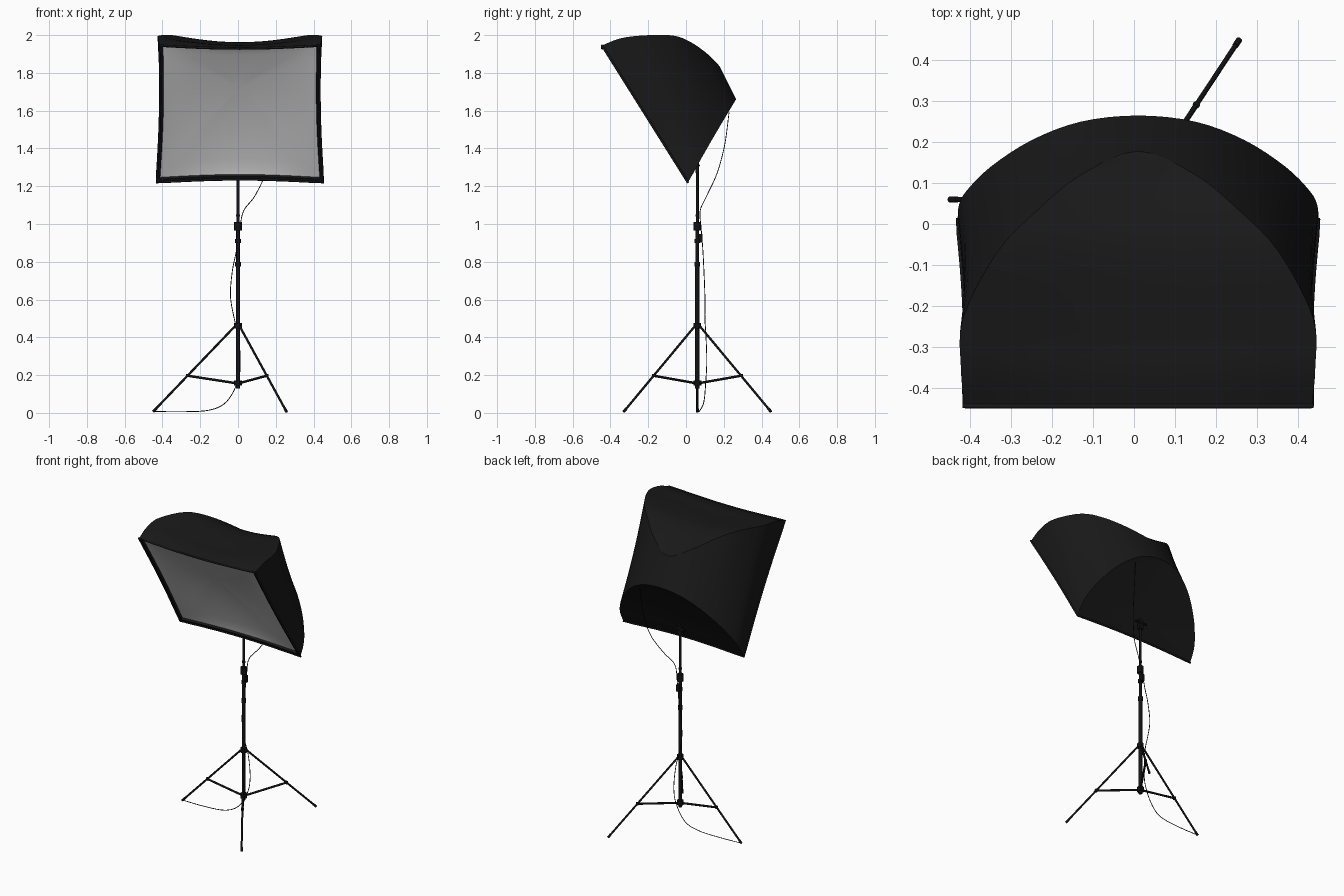
import bpy, bmesh, math
from mathutils import Vector as V

if "Cube" in bpy.data.objects:
    bpy.data.objects.remove(bpy.data.objects["Cube"])


def material(name, c):
    m = bpy.data.materials.new(name)
    m.diffuse_color = (c, c, c, 1)
    m.use_nodes = True
    m.node_tree.nodes["Principled BSDF"].inputs["Base Color"].default_value = m.diffuse_color
    return m


CLOTH = material("black cloth", 0.0095)
METAL = material("black metal", 0.006)
WHITE = material("white diffuser", 0.82)


def finish(ob, mat, angle=35):
    if mat:
        ob.data.materials.append(mat)
    bpy.ops.object.select_all(action='DESELECT')
    ob.select_set(True)
    bpy.context.view_layer.objects.active = ob
    bpy.ops.object.shade_smooth_by_angle(angle=math.radians(angle))
    return ob


def rod(name, a, b, r, sides=16):
    """Cylinder between two points."""
    a, b = V(a), V(b)
    bpy.ops.mesh.primitive_cylinder_add(vertices=sides, radius=r, depth=(b - a).length,
                                        location=(a + b) / 2)
    ob = bpy.context.object
    ob.name = name
    ob.rotation_euler = (b - a).to_track_quat('Z', 'Y').to_euler()
    return finish(ob, METAL)


def box(name, loc, size):
    bpy.ops.mesh.primitive_cube_add(size=1, location=loc)
    ob = bpy.context.object
    ob.name = name
    ob.scale = size
    return finish(ob, METAL)


def spline(pts, steps, end=None):
    """Smooth path through points."""
    p = [V(q) for q in pts]
    p = [2 * p[0] - p[1]] + p + [V(end) if end else 2 * p[-1] - p[-2]]
    out = []
    for i in range(1, len(p) - 2):
        a, b, c, d = p[i - 1:i + 3]
        for k in range(steps):
            t = k / steps
            out.append(0.5 * (2 * b + (c - a) * t + (2 * a - 5 * b + 4 * c - d) * t * t
                              + (3 * b - a - 3 * c + d) * t ** 3))
    return out + [p[-2]]


def tube(name, pts, r, mat, cyclic=False):
    cu = bpy.data.curves.new(name, 'CURVE')
    cu.dimensions = '3D'
    cu.bevel_depth = r
    cu.bevel_resolution = 2
    cu.use_fill_caps = True
    sp = cu.splines.new('POLY')
    sp.points.add(len(pts) - 1)
    for q, co in zip(sp.points, pts):
        q.co = (*co, 1)
    sp.use_cyclic_u = cyclic
    ob = bpy.data.objects.new(name, cu)
    bpy.context.collection.objects.link(ob)
    bpy.ops.object.select_all(action='DESELECT')
    ob.select_set(True)
    bpy.context.view_layer.objects.active = ob
    bpy.ops.object.convert(target='MESH')
    return finish(bpy.context.object, mat, 60)


# Softbox: curved ribs from the front corners to the back ridge
top = [(.425, -.445, 1.945), (.433, -.35, 1.982), (.428, -.23, 1.998), (.345, -.07, 1.998),
       (.25, .03, 1.96), (.14, .12, 1.895), (0, .178, 1.835)]
bottom = [(.441, .01, 1.22), (.438, .045, 1.28), (.42, .08, 1.345), (.36, .14, 1.45),
          (.26, .205, 1.56), (.14, .25, 1.635), (0, .265, 1.66)]
STEPS, SEG = 4, 12
OFF = V((.01, 0, 0))


def mirror(v):
    return V((-v[0], v[1], v[2]))


top_r = spline(top, STEPS, mirror(top[-2]))
bot_r = spline(bottom, STEPS, mirror(bottom[-2]))


def ring(tr, br, t):
    """Closed loop through four ribs, the cloth sagging between them."""
    w = tr.x / .43
    corners = [mirror(tr), tr, br, mirror(br)]
    sags = [V((0, 0, -(.015 + .03 * min(1, 4 * t)) * w)), V((-.01 * w, 0, 0)),
            V((0, -.004 * w, .016 * w)), V((.01 * w, 0, 0))]
    out = []
    for i in range(4):
        a, b = corners[i], corners[(i + 1) % 4]
        for k in range(SEG):
            s = k / SEG
            out.append(a.lerp(b, s) + sags[i] * math.sin(math.pi * s) + OFF)
    return out


n = len(top_r)
rings = [ring(top_r[i], bot_r[i], i / (n - 1)) for i in range(n)]
front = rings[0]

# Diffuser: front loop scaled inwards, slightly recessed and hollow
centre = V((.01, -.3, 1.71))
middle = V((.01, -.218, 1.583))
back = V((0, .846, .533))
up = V((0, -.533, .846))


def scaled(f, depth, hollow):
    out = []
    for p in front:
        q = centre + (p - centre) * f
        a, b = (q.x - .01) / .42, (q - middle).dot(up) / .42
        out.append(q + back * (depth + hollow * max(0, 1 - a * a) * max(0, 1 - b * b)))
    return out


inner = [scaled(.965, 0, 0), scaled(.957, .012, 0)]
inner += [scaled(f, .012, .028) for f in (.9, .8, .7, .6, .5, .4, .3, .2, .1)]
loops = inner[::-1] + rings
bm = bmesh.new()
vs = [[bm.verts.new(p) for p in lp] for lp in loops]
m = len(front)
bm.faces.new(vs[0]).material_index = 1
for i in range(len(vs) - 1):
    for j in range(m):
        f = bm.faces.new((vs[i][j], vs[i][(j + 1) % m], vs[i + 1][(j + 1) % m], vs[i + 1][j]))
        f.material_index = 1 if i < len(inner) - 2 else 0
bmesh.ops.remove_doubles(bm, verts=bm.verts, dist=1e-5)
bmesh.ops.recalc_face_normals(bm, faces=bm.faces)
me = bpy.data.meshes.new("softbox")
bm.to_mesh(me)
bm.free()
softbox = bpy.data.objects.new("softbox", me)
bpy.context.collection.objects.link(softbox)
me.materials.append(CLOTH)
me.materials.append(WHITE)
finish(softbox, None, 30)
tube("front_rim", front, .006, CLOTH, True)

# Telescopic pole with collars
PY = .06
for name, z0, z1, r in [("lower_pole", .13, .8, .0115), ("middle_pole", .78, 1.0, .0095),
                        ("upper_pole", .98, 1.36, .0075), ("foot_hub", .145, .172, .021),
                        ("leg_hub", .447, .475, .02), ("lower_collar", .775, .8, .015),
                        ("middle_collar", .9, .92, .015), ("upper_collar", .965, 1.01, .02),
                        ("top_collar", 1.04, 1.05, .01)]:
    rod(name, (0, PY, z0), (0, PY, z1), r)
box("cable_switch", (0, .078, .925), (.02, .02, .045))

# Tilt head under the cloth
box("tilt_bracket", (0, .06, 1.3), (.03, .02, .06))
rod("tilt_handle", (-.04, .068, 1.31), (.045, .068, 1.31), .006)

# Tripod legs, braces and rubber feet
for i, (x, y) in enumerate(((-.45, 0), (.257, .39), (.257, -.39))):
    foot = V((x, PY + y, .006))
    d = V((x, y, 0)).normalized() * .015
    hub = V((d.x, PY + d.y, .46))
    mid = hub.lerp(foot, .58)
    rod(f"leg_{i}", hub, foot, .006)
    rod(f"rubber_foot_{i}", hub.lerp(foot, .96), foot, .0075)
    rod(f"brace_{i}", (d.x, PY + d.y, .158), mid, .0065)
    rod(f"brace_joint_{i}", mid - V((0, 0, .008)), mid + V((0, 0, .008)), .009)

# Power cable hanging from the shell to the left foot
cable = [(.18, .228, 1.59), (.17, .205, 1.42), (.145, .165, 1.27), (.09, .11, 1.15),
         (.03, .075, 1.07), (.01, .08, .98), (0, .085, .92), (-.01, .09, .85),
         (-.03, .095, .75), (-.04, .1, .62), (-.02, .1, .5), (0, .105, .42),
         (.012, .11, .28), (0, .105, .17), (-.06, .095, .06), (-.15, .075, .015),
         (-.3, .065, .006), (-.45, .06, .008)]
tube("power_cable", spline(cable, 5), .0022, METAL)
